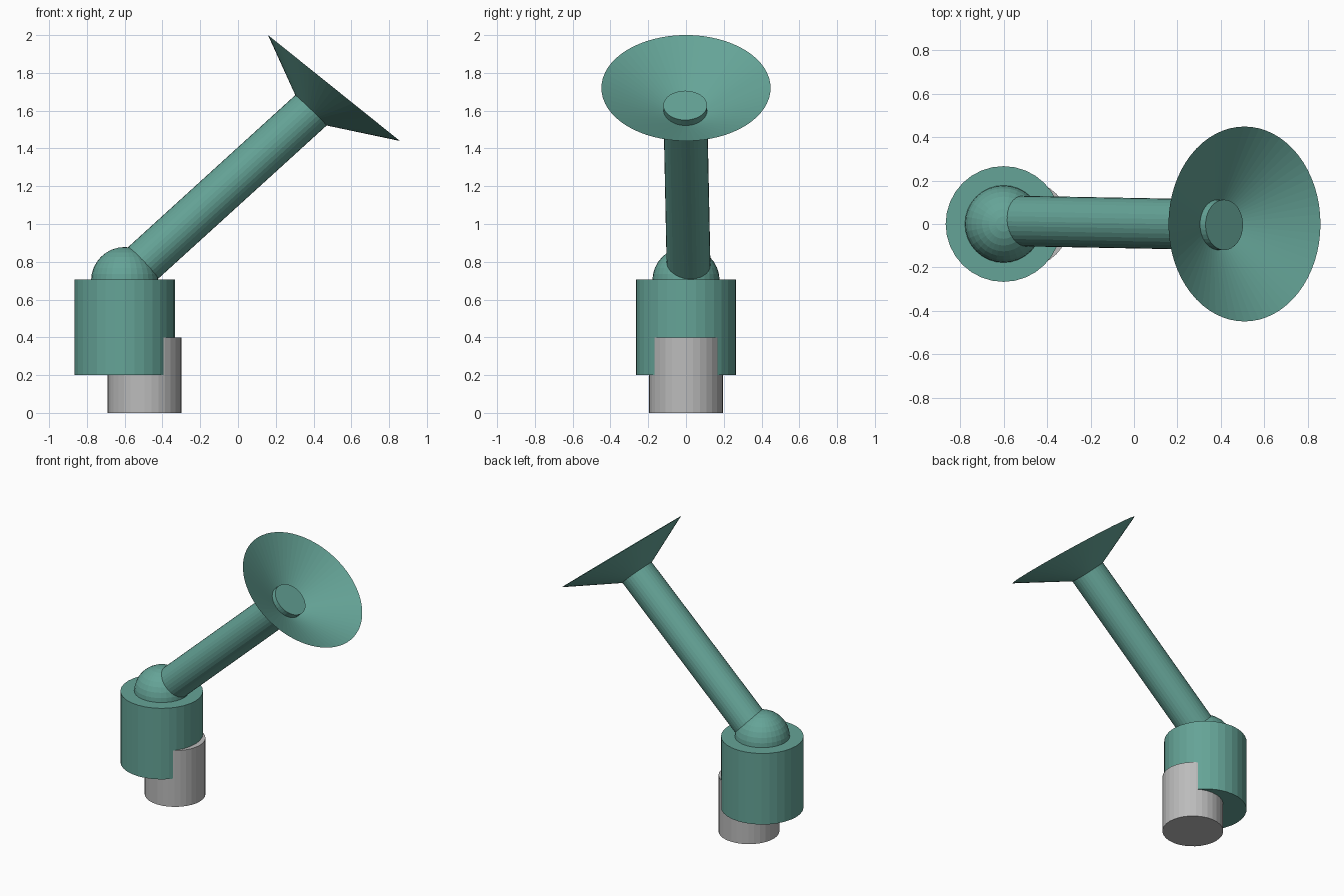
import bpy, bmesh, math
from mathutils import Vector, Matrix

if "Cube" in bpy.data.objects:
    bpy.data.objects.remove(bpy.data.objects["Cube"])


def material(name, rgb):
    m = bpy.data.materials.new(name)
    m.diffuse_color = (*rgb, 1)
    m.use_nodes = True
    m.node_tree.nodes["Principled BSDF"].inputs["Base Color"].default_value = m.diffuse_color
    return m


teal = material("teal", (0.13, 0.37, 0.31))
grey = material("light grey", (0.50, 0.50, 0.50))


def finish(name, bm, mat):
    me = bpy.data.meshes.new(name)
    bmesh.ops.recalc_face_normals(bm, faces=bm.faces)
    bm.to_mesh(me)
    bm.free()
    me.materials.append(mat)
    ob = bpy.data.objects.new(name, me)
    bpy.context.collection.objects.link(ob)
    return ob


def tube(name, start, end, r1, r2, mat, normal=None, caps=True, sides=32):
    """Cylinder or cone whose end circles face `normal` (default: along its axis)."""
    start, end = Vector(start), Vector(end)
    n = Vector(normal) if normal else end - start
    rot = n.to_track_quat('Z', 'Y').to_matrix()
    bm = bmesh.new()
    bmesh.ops.create_cone(bm, cap_ends=caps, segments=sides,
                          radius1=r1, radius2=r2, depth=2)
    for v in bm.verts:
        t = (v.co.z + 1) / 2
        v.co = start.lerp(end, t) + rot @ Vector((v.co.x, v.co.y, 0))
    bmesh.ops.remove_doubles(bm, verts=bm.verts, dist=1e-5)
    return finish(name, bm, mat)


# Off-centre base post and the wider housing above it
tube("base_post", (-0.495, 0, 0), (-0.495, 0, 0.40), 0.196, 0.196, grey)
tube("housing", (-0.60, 0, 0.20), (-0.60, 0, 0.705), 0.266, 0.266, teal)

# Ball joint
bm = bmesh.new()
bmesh.ops.create_uvsphere(bm, u_segments=32, v_segments=16, radius=0.178,
                          matrix=Matrix.Translation((-0.60, 0, 0.70)))
finish("ball_joint", bm, teal)

# Slightly sheared arm, its end poking into the shade
a = math.radians(48)
tube("arm", (-0.60, 0.015, 0.705), (0.415, -0.004, 1.628), 0.116, 0.116, teal,
     normal=(math.cos(a), 0, math.sin(a)))

# Open conical shade
tube("shade", (0.367, 0, 1.543), (0.508, 0, 1.72), 0, 0.448, teal,
     normal=(0.626, 0, 0.78), caps=False, sides=64)
